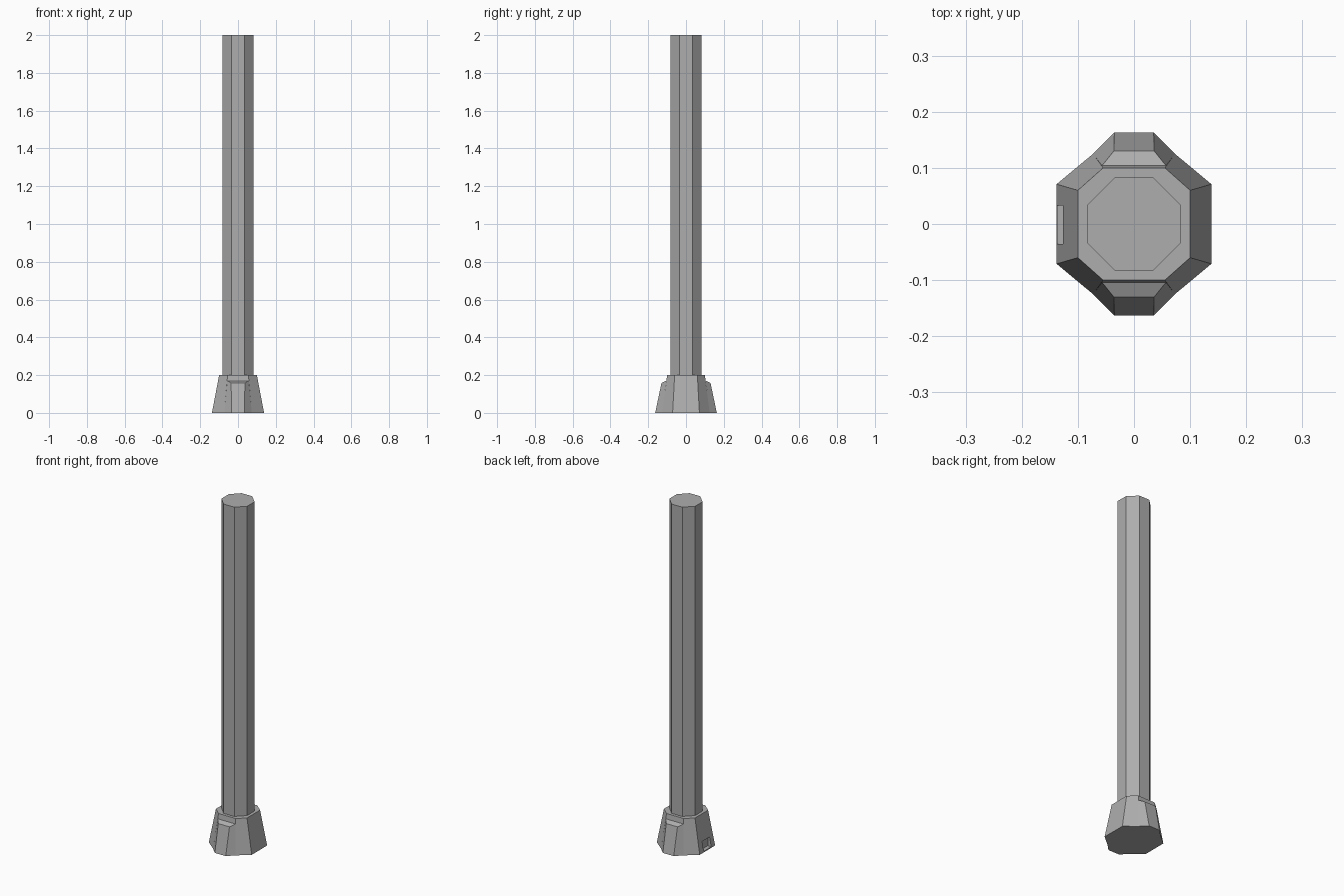
import bpy, bmesh

if "Cube" in bpy.data.objects:
    bpy.data.objects.remove(bpy.data.objects["Cube"])

grey = bpy.data.materials.new("concrete_grey")
grey.diffuse_color = (0.42, 0.42, 0.42, 1)
grey.use_nodes = True
grey.node_tree.nodes["Principled BSDF"].inputs["Base Color"].default_value = grey.diffuse_color


def loft(name, bottom, top):
    """Solid between two rings with the same number of 3D points."""
    bm = bmesh.new()
    lo = [bm.verts.new(p) for p in bottom]
    hi = [bm.verts.new(p) for p in top]
    n = len(lo)
    for i in range(n):
        j = (i + 1) % n
        bm.faces.new((lo[i], lo[j], hi[j], hi[i]))
    bm.faces.new(lo[::-1])
    bm.faces.new(hi)
    bmesh.ops.recalc_face_normals(bm, faces=bm.faces[:])
    mesh = bpy.data.meshes.new(name)
    bm.to_mesh(mesh)
    bm.free()
    mesh.materials.append(grey)
    obj = bpy.data.objects.new(name, mesh)
    bpy.context.collection.objects.link(obj)
    return obj


def octagon(x1, y1, x2, y2, z):
    """Octagon mirrored on both axes from two corners of one quadrant."""
    q = [(x1, y1), (x2, y2)]
    pts = q + [(-x, y) for x, y in q[::-1]]
    pts += [(-x, -y) for x, y in pts]
    return [(x, y, z) for x, y in pts]


# octagonal pole
loft("pole", octagon(.083, .034, .034, .083, .2), octagon(.083, .034, .034, .083, 2))

# tapered foot
foot = loft("foot", octagon(.138, .071, .073, .125, 0), octagon(.1, .06, .055, .1, .2))

# small recess low on the left side of the foot
cutter = loft("recess_cutter",
              [(x, y, .006) for x, y in ((-.2, -.036), (-.115, -.036), (-.115, .033), (-.2, .033))],
              [(x, y, .06) for x, y in ((-.2, -.036), (-.115, -.036), (-.115, .033), (-.2, .033))])
cutter.hide_render = True
mod = foot.modifiers.new("recess", 'BOOLEAN')
mod.object = cutter
mod.operation = 'DIFFERENCE'
mod.solver = 'EXACT'
bpy.context.view_layer.objects.active = foot
bpy.ops.object.modifier_apply(modifier=mod.name)
bpy.data.objects.remove(cutter)

# buttress ribs on front and back, with gently sloped tops
for name, s in (("front_rib", -1), ("back_rib", 1)):
    loft(name,
         [(.073, s * .125, 0), (.035, s * .163, 0), (-.035, s * .163, 0), (-.073, s * .125, 0)],
         [(.057, s * .104, .17), (.036, s * .13, .158), (-.036, s * .13, .158), (-.057, s * .104, .17)])
